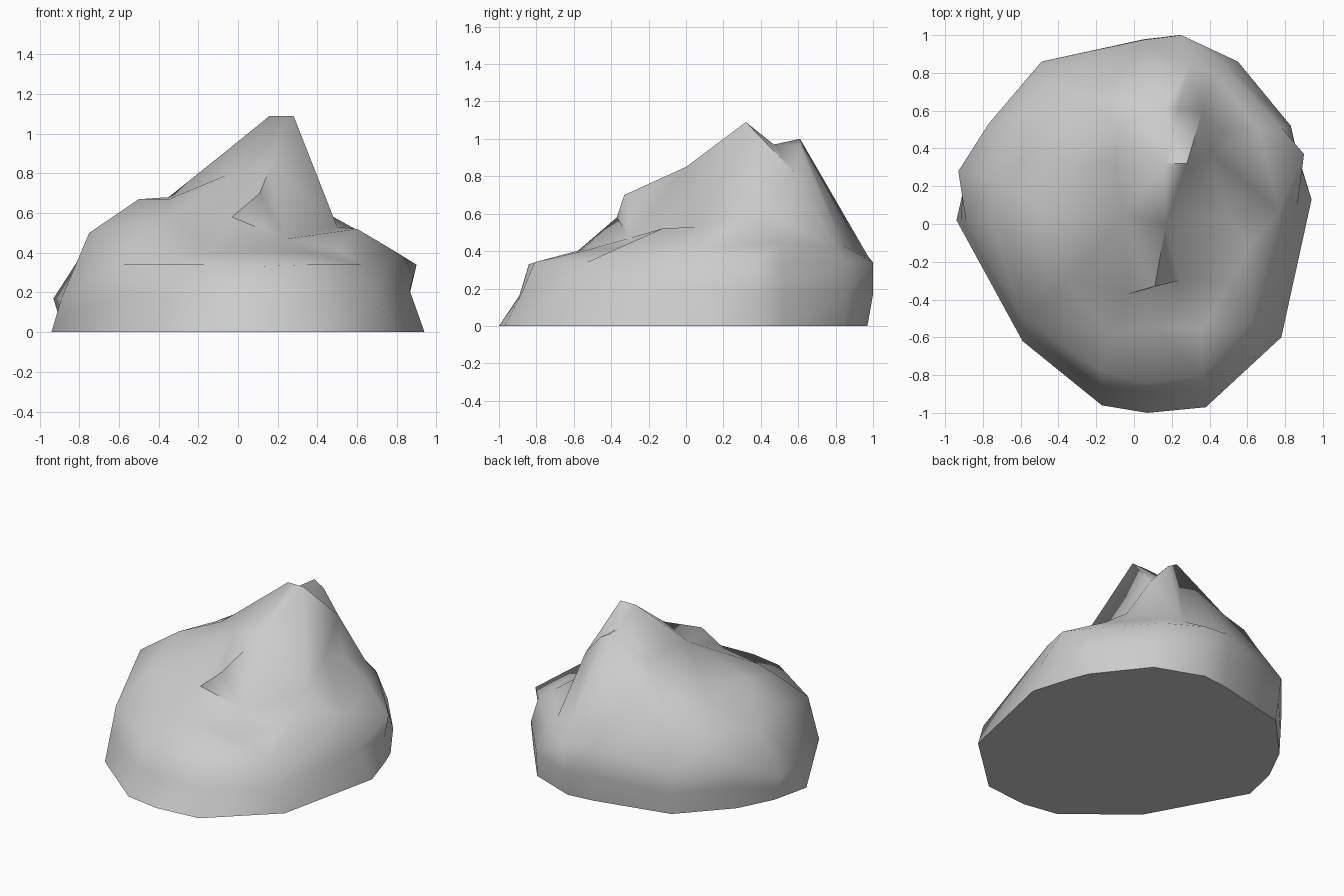
import bpy, bmesh
from mathutils import Vector
from mathutils.geometry import delaunay_2d_cdt

if "Cube" in bpy.data.objects:
    bpy.data.objects.remove(bpy.data.objects["Cube"])

# Footprint on the ground, counter-clockwise from the left
base = [(-.94, .02), (-.59, -.62), (-.17, -.96), (.07, -1), (.38, -.97),
        (.78, -.60), (.94, .13), (.86, .39), (.81, .52), (.55, .85),
        (.23, .97), (.05, .95), (-.47, .83), (-.76, .52), (-.88, .28)]

# Shoulder where the steep sides turn into the upper slopes
shoulder = [(-.89, .02, .17), (-.59, -.50, .34), (-.17, -.78, .34),
            (.07, -.84, .33), (.36, -.81, .34), (.62, -.53, .34),
            (.77, .07, .42), (.90, .37, .34), (.78, .51, .35),
            (.47, .85, .35), (.25, 1.0, .34), (.05, .975, .37),
            (-.49, .86, .30), (-.77, .53, .30), (-.93, .28, .17)]

# Sideways offset of the side's half-height points, by column
bulge = {3: (0, .03), 4: (0, .01), 5: (.01, -.065), 6: (.01, 0), 7: (-.02, 0),
         8: (.035, .005), 9: (.04, .01), 10: (0, .015), 11: (0, .015)}

# Crest lines of the upper slopes; each chain is kept as mesh edges
summit_a, summit_b, back_peak = (.16, .32, 1.09), (.28, .32, 1.09), (.16, .61, 1.0)
saddle, back_b, shelf = (.20, .47, .97), (.23, .61, .96), (.36, .59, .81)
front_rib, spur, knob = (.17, 0, .85), (.11, -.33, .70), (.60, -.13, .52)
foot_a, foot_b, foot_c = (.47, .49, .58), (.41, .37, .62), (.50, .05, .53)
left_rim, lip, corner = (-.35, .32, .68), (-.03, -.37, .58), (-.38, .76, .52)
plateau_back, plateau_left = (-.32, .70, .66), (-.50, .06, .67)
valley, back_mid = (.24, -.30, .47), (-.15, .70, .71)
ridges = [
    [summit_a, summit_b, front_rib, spur],
    [summit_a, saddle, back_peak, back_b, shelf, foot_a, foot_b, foot_c, knob],
    [summit_b, saddle, back_b], [summit_b, foot_b], [summit_b, foot_c],
    [summit_b, shelf], [front_rib, foot_c],
    # hollow between the summit slope and the knob
    [spur, valley, knob], [front_rib, valley], [valley, foot_c],
    [lip, valley, (.50, -.32, .42)],
    [knob, (.50, -.32, .42), (.62, -.53, .34)],
    [knob, (.77, .07, .42)],
    # left slope of the summit and its plateau
    [summit_a, (-.10, .33, .88), left_rim],
    [summit_a, (-.06, .05, .79), (-.35, 0, .67)],
    [back_peak, (-.08, .52, .85), left_rim],
    [saddle, (-.08, .52, .85)], [(-.10, .33, .88), (-.08, .52, .85)],
    [plateau_back, left_rim, (-.35, 0, .67), (-.35, -.30, .58), lip, spur],
    [plateau_back, (-.46, .40, .62), plateau_left, (-.46, -.31, .54),
     (-.35, -.30, .58)],
    [back_peak, back_mid, plateau_back, corner, (-.49, .86, .30)],
    [corner, (.05, .975, .37)],
    [(-.62, .50, .50), (-.73, .25, .48), (-.75, 0, .50), (-.59, -.50, .34)],
    [plateau_left, (-.75, 0, .50)],
    # front apron and back right ledge
    [(-.12, -.58, .40), (.12, -.55, .41), (.36, -.55, .40)],
    [back_b, (.30, .84, .43), (.43, .80, .42), (.66, .50, .44)],
    [shelf, (.43, .80, .42)], [foot_a, (.66, .50, .44)],
]

# Gather unique points and the edges that must survive triangulation
pts = list(shoulder)
n = len(pts)
edges = [(i, (i + 1) % n) for i in range(n)]
for chain in ridges:
    for p in chain:
        if p not in pts:
            pts.append(p)
    edges += [(pts.index(a), pts.index(b)) for a, b in zip(chain, chain[1:])]

verts2d, _, tris, src, _, _ = delaunay_2d_cdt(
    [Vector(p[:2]) for p in pts], edges, [list(range(n))], 1, 1e-5)

# Upper slopes
bm = bmesh.new()
top, lookup = [], {}
for v, origin in zip(verts2d, src):
    if origin:
        z = pts[origin[0]][2]
    else:
        z = min(pts, key=lambda p: (Vector(p[:2]) - v).length)[2]
    bv = bm.verts.new((v.x, v.y, z))
    top.append(bv)
    for o in origin:
        lookup[o] = bv
for t in tris:
    bm.faces.new([top[i] for i in t])

# Steep sides in two bands, and flat underside
ground = [bm.verts.new((x, y, 0)) for x, y in base]
middle = []
for i, g in enumerate(ground):
    dx, dy = bulge.get(i, (0, 0))
    middle.append(bm.verts.new((g.co + lookup[i].co) / 2 + Vector((dx, dy, 0))))
rim = [lookup[i] for i in range(n)]
for low, high in ((ground, middle), (middle, rim)):
    for i in range(n):
        j = (i + 1) % n
        bm.faces.new((low[i], low[j], high[j], high[i]))
bm.faces.new(ground[::-1])
bmesh.ops.recalc_face_normals(bm, faces=bm.faces)

mesh = bpy.data.meshes.new("rock")
bm.to_mesh(mesh)
bm.free()
rock = bpy.data.objects.new("rock", mesh)
bpy.context.collection.objects.link(rock)

# Soft shading with hard creases
bpy.context.view_layer.objects.active = rock
rock.select_set(True)
bpy.ops.object.shade_smooth_by_angle(angle=1.0)
